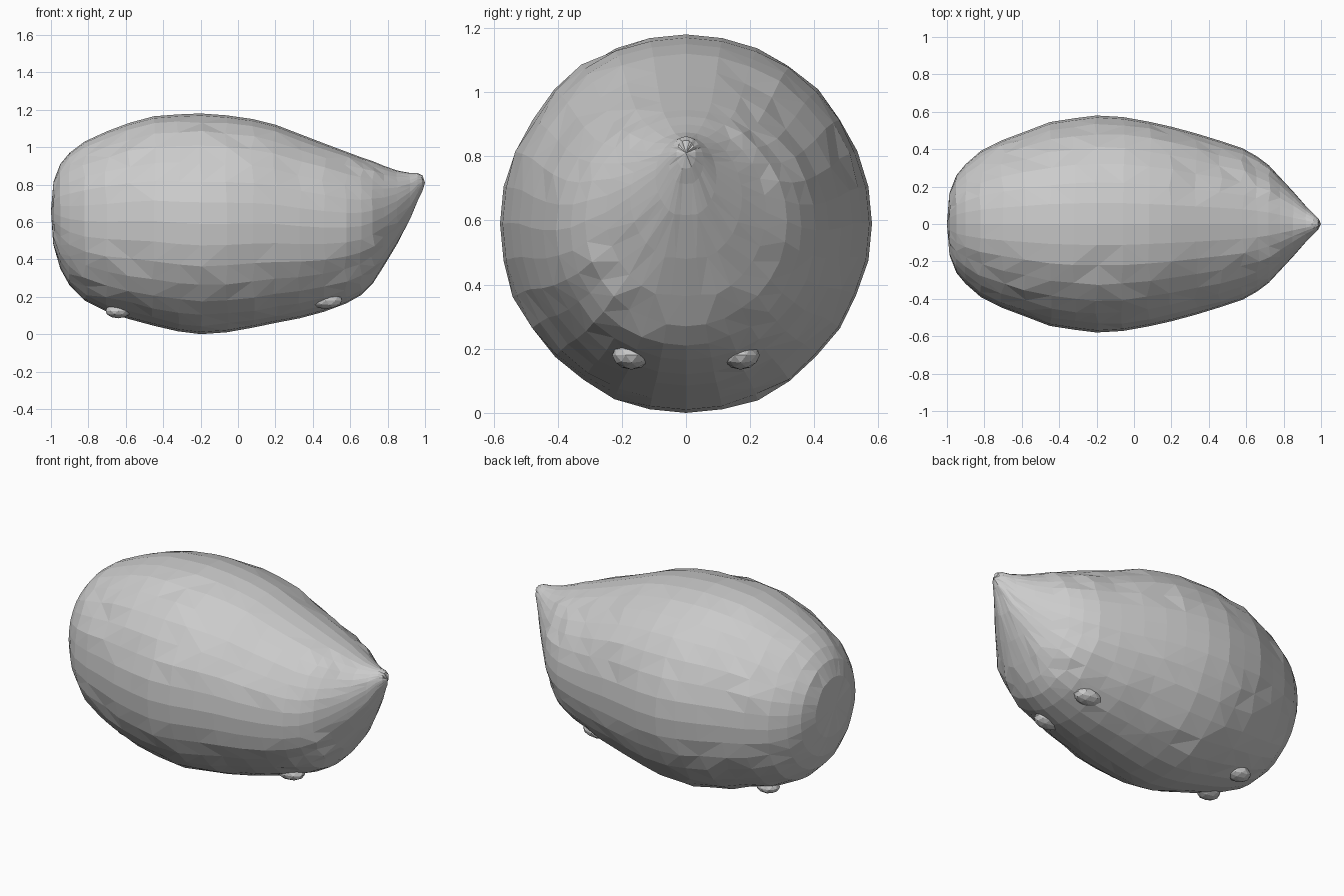
import bpy, bmesh, math, random
from mathutils import Vector

random.seed(4)
cube = bpy.data.objects.get("Cube")
if cube:
    bpy.data.objects.remove(cube, do_unlink=True)

mat = bpy.data.materials.new("matte grey")
mat.use_nodes = True
GREY = (0.6, 0.6, 0.6, 1)
mat.diffuse_color = GREY
mat.node_tree.nodes["Principled BSDF"].inputs["Base Color"].default_value = GREY


def finish(name, bm):
    bmesh.ops.recalc_face_normals(bm, faces=bm.faces)
    mesh = bpy.data.meshes.new(name)
    bm.to_mesh(mesh)
    bm.free()
    mesh.materials.append(mat)
    obj = bpy.data.objects.new(name, mesh)
    bpy.context.collection.objects.link(obj)
    return obj


# Body profile: position along x, top height, bottom height, half width
PROFILE = [
    (-.985, .82, .47, .17), (-.95, .91, .35, .26), (-.9, .97, .26, .32),
    (-.82, 1.03, .18, .39), (-.7, 1.085, .12, .45), (-.58, 1.13, .08, .495),
    (-.45, 1.165, .045, .545), (-.32, 1.175, .015, .565), (-.2, 1.18, 0, .58),
    (-.06, 1.17, .01, .572), (.08, 1.15, .035, .547), (.2, 1.12, .06, .52),
    (.33, 1.07, .085, .485), (.46, 1.02, .12, .445), (.58, .975, .165, .405),
    (.66, .945, .21, .36), (.72, .925, .27, .315), (.78, .9, .35, .25),
    (.85, .875, .47, .175), (.92, .862, .61, .095), (.96, .86, .71, .055),
    (.985, .85, .76, .03),
]
SIDES = 32


def section(x, top, bottom, width):
    """Egg-shaped ring with a shallow groove under the pointed end."""
    mid, half = (top + bottom) / 2, (top - bottom) / 2
    wobble = .012 if -.9 < x < .75 else .004
    for i in range(SIDES):
        a = math.tau * i / SIDES
        c, s = math.cos(a), math.sin(a)
        silhouette = max(abs(c), abs(s)) > .97
        r = 1 if silhouette else 1 + random.uniform(-wobble, wobble)
        if x > .76 and s < -.97:
            r -= .05
        dx = 0 if silhouette else random.uniform(-wobble, wobble)
        yield Vector((x + dx, width * c * r, mid + half * s * r))


# Lofted body with faceted skin
bm = bmesh.new()
rings = [[bm.verts.new(p) for p in section(*row)] for row in PROFILE]
for a, b in zip(rings, rings[1:]):
    for i in range(SIDES):
        j = (i + 1) % SIDES
        bm.faces.new((a[i], a[j], b[j], b[i]))
for ring, tip in ((rings[0], (-1, 0, .66)), (rings[-1], (1, 0, .81))):
    centre = bm.verts.new(tip)
    for i in range(SIDES):
        bm.faces.new((ring[i], ring[(i + 1) % SIDES], centre))
bmesh.ops.triangulate(bm, faces=bm.faces)
finish("body", bm)


# Small half-buried lumps
def lump(name, location, size):
    bm = bmesh.new()
    bmesh.ops.create_icosphere(bm, subdivisions=2, radius=1)
    for v in bm.verts:
        v.co = Vector(c * s for c, s in zip(v.co, size))
    finish(name, bm).location = location


lump("tip_knob", (.952, 0, .815), (.04, .045, .048))
for side, y in (("right", -1), ("left", 1)):
    lump("front_lump_" + side, (.47, y * .17, .18), (.09, .06, .045))
    lump("rear_lump_" + side, (-.64, y * .13, .125), (.07, .06, .04))
